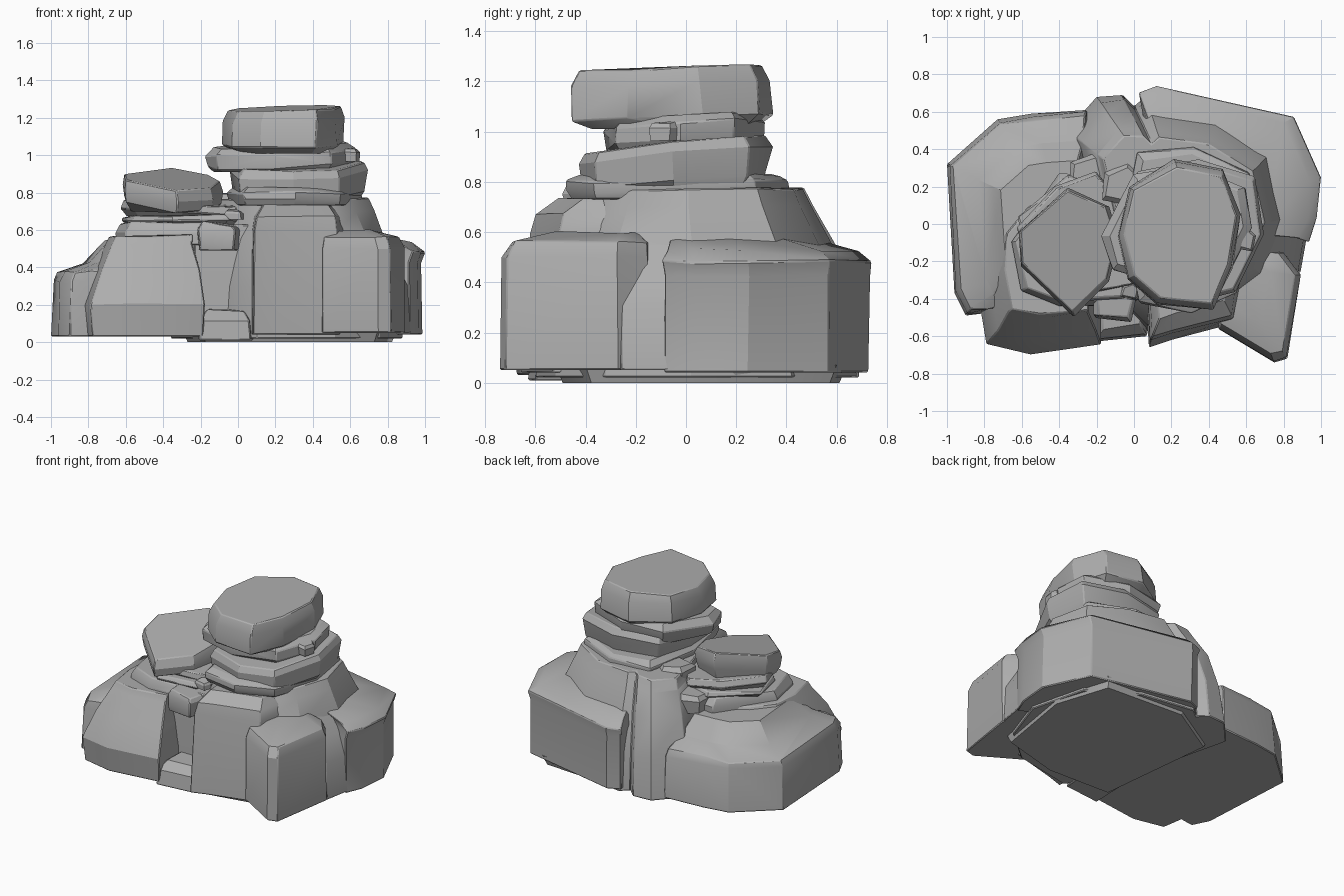
import bpy
import bmesh
import math
import random
from mathutils import Vector

random.seed(7)

default_cube = bpy.data.objects.get("Cube")
if default_cube:
    bpy.data.objects.remove(default_cube, do_unlink=True)

# Single stone colour
stone = bpy.data.materials.new("grey_stone")
stone.use_nodes = True
grey = (0.42, 0.42, 0.42, 1)
stone.diffuse_color = grey
shader = next(n for n in stone.node_tree.nodes if n.type == 'BSDF_PRINCIPLED')
shader.inputs["Base Color"].default_value = grey
shader.inputs["Roughness"].default_value = 0.9


def finish(name, bm, bevel):
    """Turn a bmesh into a shaded stone object with chipped edges."""
    bmesh.ops.recalc_face_normals(bm, faces=bm.faces)
    mesh = bpy.data.meshes.new(name)
    bm.to_mesh(mesh)
    bm.free()
    mesh.materials.append(stone)
    rock_object = bpy.data.objects.new(name, mesh)
    bpy.context.collection.objects.link(rock_object)
    if bevel:
        chip = rock_object.modifiers.new("chipped_edges", 'BEVEL')
        chip.width = bevel
        chip.segments = 1
        chip.limit_method = 'ANGLE'
        chip.angle_limit = math.radians(50)
    bpy.ops.object.select_all(action='DESELECT')
    rock_object.select_set(True)
    bpy.context.view_layer.objects.active = rock_object
    bpy.ops.object.shade_smooth_by_angle(angle=math.radians(28))
    return rock_object


def rock(name, outline, rings, centre=None, tilt=(0, 0), rough=0.008, bevel=0.006):
    """Loft a ground outline through (height, scale) rings; tilt leans the upper rings."""
    points = [Vector(p) for p in outline]
    middle = Vector(centre) if centre else sum(points, Vector((0, 0))) / len(points)
    bm = bmesh.new()
    loops = []
    for level, (height, scale) in enumerate(rings):
        loop = []
        for point in points:
            flat = middle + (point - middle) * scale
            lean = (flat - middle).dot(Vector(tilt)) if level else 0
            wobble = random.uniform(-rough, rough) if level else 0
            loop.append(bm.verts.new((flat.x + wobble, flat.y - wobble, height + lean + wobble)))
        loops.append(loop)
    count = len(points)
    for low, high in zip(loops, loops[1:]):
        for i in range(count):
            j = (i + 1) % count
            bm.faces.new((low[i], low[j], high[j], high[i]))
    bm.faces.new(loops[0])
    bm.faces.new(loops[-1])
    return finish(name, bm, bevel)


tower_centre = (.28, 0)
mound_centre = (-.38, -.1)

# Flat foot under the whole formation
rock("foot_slab",
     [(-.2, -.5), (.3, -.52), (.75, -.4), (.85, .2), (.72, .6), (.1, .64), (-.3, .4)],
     [(0, .95), (.07, 1)], rough=0, bevel=0)

# Large boulders around the base
rock("back_boulder",
     [(.03, .7), (.12, .74), (.85, .58), (1, .25), (.98, .03), (.93, -.09), (.5, .1), (.1, .3)],
     [(.04, .98), (.43, .98), (.48, 1), (.53, .92), (.58, .65)], tower_centre)
rock("front_right_boulder",
     [(.45, -.56), (.75, -.74), (.82, -.72), (.89, -.27), (.8, -.15), (.45, -.1)],
     [(.05, 1), (.5, .99), (.56, .9), (.6, .55)], (.55, -.25))
rock("saddle_wedge",
     [(.94, .02), (.89, -.26), (.6, -.35), (.4, -.2), (.4, .15)],
     [(.05, 1), (.3, .96), (.45, .8), (.63, .5)], (.45, -.08))
rock("back_left_boulder",
     [(-1, .32), (-.73, .56), (-.55, .59), (-.25, .61), (-.2, .1), (-.5, -.4),
      (-.82, -.48), (-.9, -.49), (-.96, -.37)],
     [(.03, 1), (.33, .98), (.38, .94), (.42, .74), (.55, .55)], (-.35, 0))
rock("front_left_boulder",
     [(-.84, -.33), (-.79, -.64), (-.56, -.69), (-.18, -.64), (-.18, -.1), (-.25, .4),
      (-.65, .17), (-.82, -.03)],
     [(.03, .97), (.2, 1), (.38, .86), (.53, .7), (.57, .66)], mound_centre)

# Main tower body with fluted back wall
rock("tower_body",
     [(-.05, -.45), (.1, -.6), (.52, -.52), (.76, -.32), (.88, .02), (.78, .42), (.45, .62),
      (.06, .68), (0, .63), (-.06, .69), (-.2, .68), (-.36, .5), (-.25, .05)],
     [(.02, 1), (.3, .96), (.55, .86), (.7, .74), (.77, .69)], tower_centre)
rock("tower_front_slab",
     [(.08, -.66), (.2, -.62), (.54, -.53), (.6, -.2), (.05, -.2)],
     [(.04, 1), (.6, .95), (.67, .91), (.73, .76)], tower_centre)

# Recess between the tower and the left mound
rock("recess_wall", [(-.24, -.42), (.1, -.42), (.1, .2), (-.3, .2)],
     [(.03, 1), (.4, .98), (.63, .95)])
rock("recess_ledge", [(-.21, -.63), (.07, -.6), (.1, -.3), (-.2, -.3)],
     [(.01, 1), (.12, .97), (.17, .75)], (-.06, -.35))
rock("recess_lintel", [(-.21, -.5), (-.02, -.52), (.04, -.25), (-.22, -.2)],
     [(.49, .95), (.52, 1), (.6, .98), (.63, .85)], tilt=(-.12, 0))

# Left stack, bottom to top
rock("left_tier",
     [(-.65, -.1), (-.6, -.36), (-.4, -.44), (-.1, -.44), (.02, -.2), (-.1, .25), (-.4, .27)],
     [(.52, 1), (.59, 1), (.64, .9)], mound_centre)
rock("left_shelf",
     [(-.63, .04), (-.57, -.2), (-.35, -.42), (-.05, -.4), (.04, -.2), (-.1, .2), (-.35, .26)],
     [(.62, .86), (.65, 1), (.68, .95)], tilt=(.02, 0))
rock("left_plate",
     [(-.63, -.02), (-.56, -.22), (-.3, -.38), (0, -.33), (-.02, .05), (-.2, .28), (-.42, .2)],
     [(.67, .88), (.7, 1), (.74, .96)], tilt=(-.05, .02))
rock("left_cap",
     [(-.62, -.04), (-.61, -.22), (-.33, -.49), (-.13, -.31), (-.08, -.08), (-.14, .1), (-.36, .2)],
     [(.7, .86), (.75, .96), (.81, 1), (.875, .94)], tilt=(-.06, .18))

# Tower stack, bottom to top
rock("tower_collar",
     [(.03, -.42), (.3, -.47), (.55, -.37), (.66, -.05), (.61, .28), (.32, .41), (.02, .38), (-.06, 0)],
     [(.73, .96), (.76, 1), (.8, 1), (.83, .9)])
rock("tower_lower_slab",
     [(.01, -.33), (.3, -.43), (.55, -.37), (.69, -.05), (.65, .25), (.35, .34), (.02, .28), (-.05, 0)],
     [(.77, .9), (.8, .96), (.91, 1), (.95, .94)], tilt=(.02, .09))
rock("tower_upper_slab",
     [(-.17, -.07), (-.12, -.24), (.18, -.33), (.5, -.28), (.63, -.02), (.59, .2), (.3, .31), (0, .26)],
     [(.91, .9), (.95, .98), (1.02, 1), (1.06, .9)], tilt=(.04, .05))
rock("tower_cap",
     [(-.09, -.06), (-.03, -.3), (.12, -.43), (.42, -.46), (.53, -.24), (.57, .06),
      (.48, .29), (.22, .34), (-.03, .2)],
     [(1.01, .8), (1.06, 1), (1.19, .98), (1.25, .9)], (.3, -.03), tilt=(.02, .04))

# Thin shards wedged between the layers
shard_outline = [(-.5, -.3), (.4, -.5), (.55, .1), (.1, .5), (-.45, .3)]
shards = [(-.02, -.36, .68, .1), (.58, -.08, 1, .14), (-.22, .25, .6, .26), (-.05, .2, .74, .24)]
for index, (x, y, z, size) in enumerate(shards):
    rock("shard_" + str(index + 1),
         [(x + px * size, y + py * size) for px, py in shard_outline],
         [(z - size / 4, .9), (z + size / 8, 1), (z + size / 4, .8)], bevel=0)
